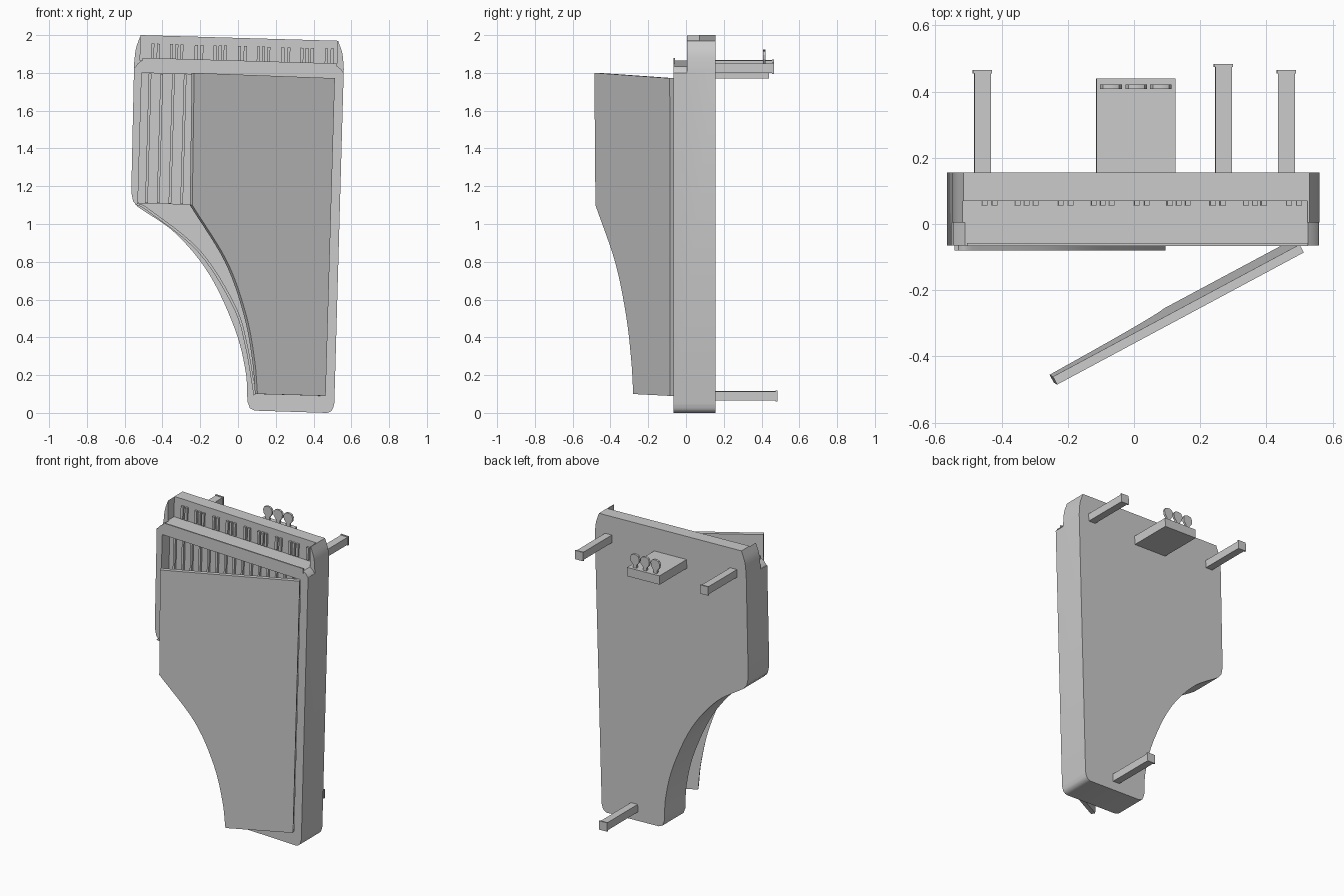
import bpy, bmesh, math
from mathutils import Vector

if "Cube" in bpy.data.objects:
    bpy.data.objects.remove(bpy.data.objects["Cube"])

TILT = math.radians(1.6)          # whole instrument leans slightly to the right


def curve(pts, n=6):
    """Smooth Catmull-Rom line through a few 2D points."""
    p = [Vector(q) for q in pts]
    p = [2 * p[0] - p[1]] + p + [2 * p[-1] - p[-2]]
    out = []
    for a, b, c, d in zip(p, p[1:], p[2:], p[3:]):
        for i in range(n):
            t = i / n
            out.append(0.5 * (2 * b + (c - a) * t + (2 * a - 5 * b + 4 * c - d) * t ** 2
                              + (3 * b - a - 3 * c + d) * t ** 3))
    out.append(p[-2])
    return [tuple(v) for v in out]


def extrude(name, pts3, vec):
    """Closed 3D outline pushed along a vector."""
    bm = bmesh.new()
    face = bm.faces.new([bm.verts.new(p) for p in pts3])
    res = bmesh.ops.extrude_face_region(bm, geom=[face])
    verts = [g for g in res["geom"] if isinstance(g, bmesh.types.BMVert)]
    bmesh.ops.translate(bm, verts=verts, vec=vec)
    bmesh.ops.recalc_face_normals(bm, faces=bm.faces)
    me = bpy.data.meshes.new(name)
    bm.to_mesh(me)
    bm.free()
    ob = bpy.data.objects.new(name, me)
    bpy.context.collection.objects.link(ob)
    return ob


def prism(name, pts, y0, y1):
    return extrude(name, [(x, y0, z) for x, z in pts], (0, y1 - y0, 0))


def box(name, x, z, w, h, y0, y1):
    """Box centred on x, z, following the lean."""
    c, s = math.cos(TILT), math.sin(TILT)
    pts = [(x + u * c + v * s, z - u * s + v * c) for u, v in
           ((-w / 2, -h / 2), (w / 2, -h / 2), (w / 2, h / 2), (-w / 2, h / 2))]
    return prism(name, pts, y0, y1)


def cut(ob, cutter):
    m = ob.modifiers.new("cut", 'BOOLEAN')
    m.operation, m.object, m.solver = 'DIFFERENCE', cutter, 'EXACT'
    bpy.context.view_layer.objects.active = ob
    bpy.ops.object.modifier_apply(modifier=m.name)
    bpy.data.objects.remove(cutter)


def smooth(ob):
    bpy.ops.object.select_all(action='DESELECT')
    ob.select_set(True)
    bpy.context.view_layer.objects.active = ob
    bpy.ops.object.shade_smooth_by_angle(angle=math.radians(30))


# Case: wing-shaped outline
outer = curve([(0.05, 0.06), (0.04, 0.22), (-0.015, 0.44), (-0.15, 0.73),
               (-0.33, 0.95), (-0.53, 1.09)])
case = prism("case", [(0.47, 0.0), (0.09, 0.012), (0.063, 0.025)] + outer +
             curve([(-0.555, 1.12), (-0.565, 1.17)], 2) +
             curve([(-0.55, 1.85), (-0.54, 1.93), (-0.515, 2.0)], 4) +
             curve([(0.53, 1.97), (0.553, 1.9), (0.56, 1.82)], 4) +
             curve([(0.51, 0.05), (0.50, 0.018), (0.485, 0.004)], 3), -0.065, 0.155)

# Step in front of the cheeks, then the key recess between them
cut(case, prism("step_cutter", [(-0.7, 1.83), (-0.545, 1.83), (-0.53, 1.85), (-0.51, 1.865),
                                (0.525, 1.835), (0.545, 1.82), (0.558, 1.8), (0.7, 1.8),
                                (0.7, 2.2), (-0.7, 2.2)], -0.2, 0.005))
cut(case, prism("key_cutter", [(-0.518, 1.865), (0.523, 1.835), (0.528, 2.2), (-0.513, 2.2)],
                -0.2, 0.07))

# Sound cavity
inner = curve([(0.095, 0.10), (0.05, 0.36), (-0.015, 0.57), (-0.2, 0.86),
               (-0.465, 1.075), (-0.53, 1.11)])
cut(case, prism("cavity_cutter", inner + [(-0.51, 1.80), (0.505, 1.77), (0.455, 0.09)],
                -0.2, 0.03))
smooth(case)

# Raised trim along the curved side of the cavity
trim = prism("curved_trim", inner + [(x - 0.012, z - 0.008) for x, z in reversed(inner)],
             -0.08, -0.06)
smooth(trim)

# String plate with strings
prism("string_plate", [(-0.53, 1.11), (-0.51, 1.80), (0.505, 1.77), (0.485, 1.08)], 0.015, 0.032)
for i in range(16):
    x = -0.475 + 0.062 * i
    box("string", x, 1.441 - 0.028 * x, 0.014, 0.685, 0.0, 0.016)

# Fallboard lip above the case front
prism("fallboard_lip", [(-0.505, 1.85), (-0.505, 1.88), (0.525, 1.85), (0.525, 1.82)],
      -0.067, -0.058)

# Black keys in groups of two and three
for octave in range(5):
    group = (0, 0.03) if octave == 4 else (0, 0.03, 0.1, 0.127, 0.154)
    for dx in group:
        x = -0.452 + 0.23 * octave + dx
        box("black_key", x, 1.90 - 0.028 * x, 0.016, 0.085, 0.056, 0.072)

# Open lid, hinged on the right side
lid_outline = curve([(0.09, 0.10), (0.075, 0.28), (0.03, 0.52), (-0.07, 0.8), (-0.255, 1.10)]) + \
    [(-0.245, 1.80), (0.5, 1.772), (0.451, 0.09)]


def lid_y(x, z):
    hinge_x = 0.451 + 0.049 * (z - 0.09) / 1.68
    return -0.062 - 0.535 * (hinge_x - x)


lid = extrude("lid", [(x, lid_y(x, z), z) for x, z in lid_outline], (0.013, -0.024, 0))
smooth(lid)

# Three legs with end caps
for x, z, end in ((-0.458, 1.842, 0.465), (0.46, 1.825, 0.465), (0.27, 0.09, 0.484)):
    box("leg", x, z, 0.05, 0.05, 0.15, end - 0.008)
    box("leg_cap", x, z, 0.058, 0.058, end - 0.01, end)

# Pedal box with three spoon-shaped pedals
box("pedal_box", 0.005, 1.803, 0.238, 0.058, 0.15, 0.44)
half = [(0.012, 0.0), (0.014, 0.03), (0.03, 0.05), (0.033, 0.075), (0.024, 0.092), (0.01, 0.098)]
for x in (-0.069, 0.007, 0.081):
    z = 1.823 - 0.028 * x
    pedal = prism("pedal", [(x + a, z + b) for a, b in half] +
                  [(x - a, z + b) for a, b in reversed(half)], 0.408, 0.422)
    smooth(pedal)
